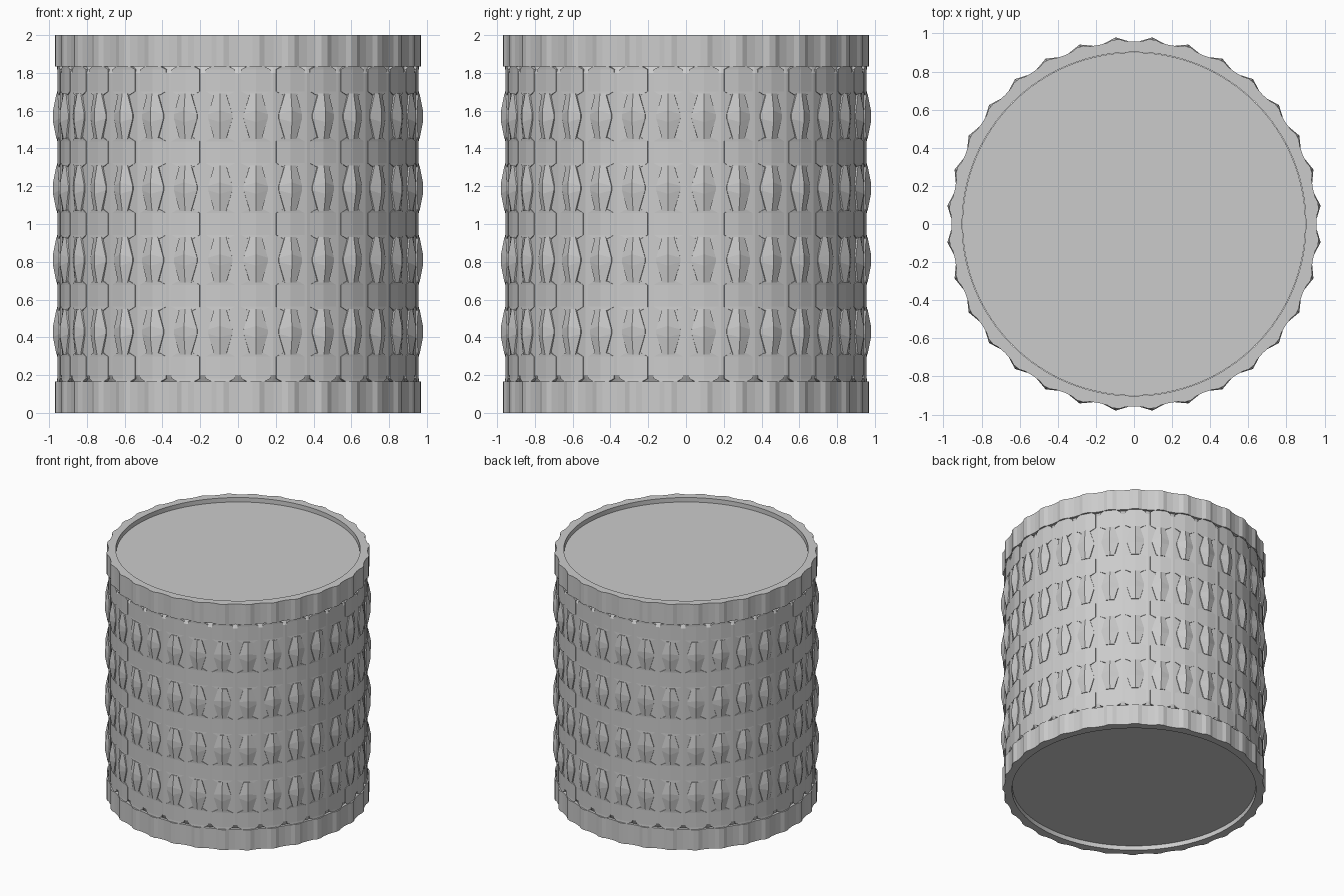
import bpy, bmesh, math

if "Cube" in bpy.data.objects:
    bpy.data.objects.remove(bpy.data.objects["Cube"], do_unlink=True)

COLS = 32
STEP = 2 * math.pi / COLS

grey = bpy.data.materials.new("light grey")
grey.use_nodes = True
colour = (0.6, 0.6, 0.6, 1)
grey.diffuse_color = colour
grey.node_tree.nodes["Principled BSDF"].inputs["Base Color"].default_value = colour


def polar(angle, r, z):
    return (r * math.cos(angle), r * math.sin(angle), z)


def finish(bm, name):
    bmesh.ops.recalc_face_normals(bm, faces=bm.faces)
    mesh = bpy.data.meshes.new(name)
    bm.to_mesh(mesh)
    bm.free()
    mesh.materials.append(grey)
    obj = bpy.data.objects.new(name, mesh)
    bpy.context.collection.objects.link(obj)


def skin(bm, loops, closed=False):
    """Join neighbouring loops of vertices with quads."""
    pairs = list(zip(loops, loops[1:]))
    if closed:
        pairs.append((loops[-1], loops[0]))
    for low, high in pairs:
        for i in range(len(low)):
            j = (i + 1) % len(low)
            bm.faces.new((low[i], low[j], high[j], high[i]))


def ring(bm, outline, z):
    return [bm.verts.new(polar(a, r, z)) for a, r in outline]


def circle(r, n):
    return [(i * 2 * math.pi / n, r) for i in range(n)]


# Closed inner core whose flat ends sit just inside the rims
bm = bmesh.new()
loops = [ring(bm, circle(0.9, 128), z) for z in (0.035, 1.965)]
skin(bm, loops)
for loop in loops:
    bm.faces.new(loop)
finish(bm, "core")

# Faceted wall, one flat per column, with a narrow sloped step at each end
bm = bmesh.new()
wall = [(0.16, 0.935), (0.2, 0.956), (1.8, 0.956), (1.84, 0.935)]
skin(bm, [ring(bm, circle(r, COLS), z) for z, r in wall])
finish(bm, "wall")

# Scalloped rims: a narrow crest on each column and a hollow between
scallop = []
for c in range(COLS):
    for offset, r in ((0, 0.957), (0.25, 0.961), (0.4, 0.972), (0.6, 0.972), (0.75, 0.961)):
        scallop.append(((c + offset) * STEP, r))
bore = [(a, 0.902) for a, r in scallop]
for name, low, high in (("bottom_rim", 0, 0.165), ("top_rim", 1.835, 2)):
    bm = bmesh.new()
    skin(bm, [ring(bm, scallop, low), ring(bm, scallop, high),
              ring(bm, bore, high), ring(bm, bore, low)], closed=True)
    finish(bm, name)


def stud(bm, angle, z, half, ridge):
    """Raised stud: half is its right edge, ridge its centre line, as (u, dz, r)."""
    def vert(u, dz, r):
        return bm.verts.new(polar(angle + u / 0.96, r, z + dz))
    middle = [vert(*p) for p in ridge]
    for side in (1, -1):
        edge = [vert(side * u, dz, r) for u, dz, r in half]
        base = [vert(side * u, dz, 0.93) for u, dz, r in half]
        n = len(edge)
        # Sloping face from the ridge out to the edge
        for i in range(n - 1):
            bm.faces.new((middle[i], edge[i], edge[i + 1], middle[i + 1]))
            bm.faces.new((edge[i], base[i], base[i + 1], edge[i + 1]))
        # End walls
        for end in (0, n - 1):
            foot = vert(0, half[end][1], 0.93)
            bm.faces.new((middle[end], edge[end], base[end], foot))


lozenge_edge = [(0.032, 0.12, 0.962), (0.064, 0.012, 0.96),
                (0.064, -0.012, 0.96), (0.032, -0.12, 0.962)]
lozenge_ridge = [(0, 0.12, 0.966), (0, 0.03, 0.984), (0, -0.03, 0.984), (0, -0.12, 0.966)]
pad_edge = [(0.04, 0.078, 0.96), (0.078, 0.058, 0.957),
            (0.078, -0.058, 0.957), (0.04, -0.078, 0.96)]
pad_ridge = [(0, dz, 0.96) for u, dz, r in pad_edge]

# Four rows of tall lozenges between five rows of low pads
for name, rows, first, edge, ridge in (
        ("lozenge_studs", 4, 0.43, lozenge_edge, lozenge_ridge),
        ("low_pads", 5, 0.24, pad_edge, pad_ridge)):
    bm = bmesh.new()
    for row in range(rows):
        for c in range(COLS):
            stud(bm, (c + 0.5) * STEP, first + row * 0.38, edge, ridge)
    finish(bm, name)
